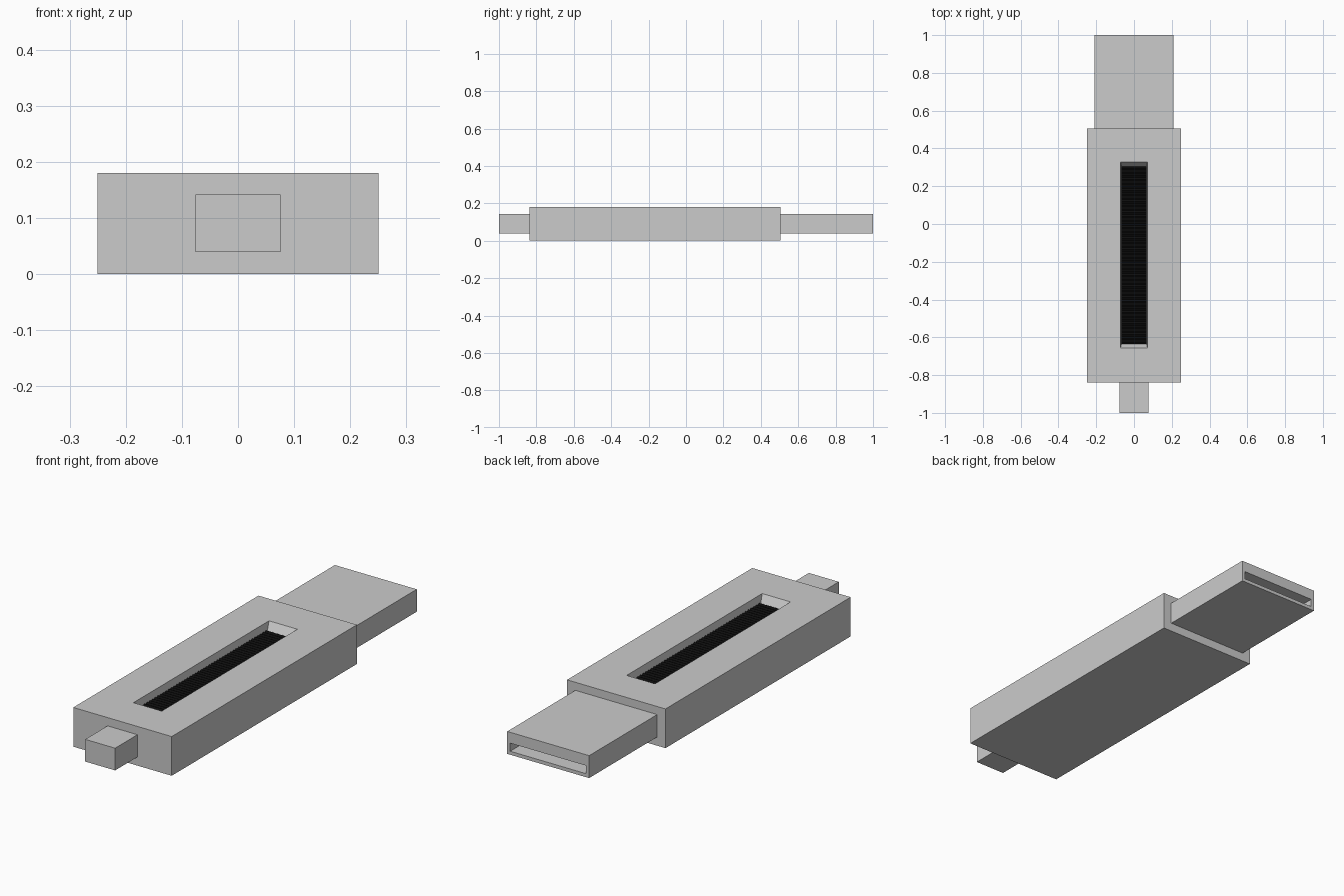
import bpy
import bmesh

if "Cube" in bpy.data.objects:
    bpy.data.objects.remove(bpy.data.objects["Cube"])


def material(name, rgb):
    m = bpy.data.materials.new(name)
    m.diffuse_color = (*rgb, 1.0)
    m.use_nodes = True
    m.node_tree.nodes["Principled BSDF"].inputs["Base Color"].default_value = m.diffuse_color
    return m


GREY = material("light grey", (0.6, 0.6, 0.6))
BLACK = material("black", (0.004, 0.004, 0.004))


def finish(bm, name, mat):
    bmesh.ops.recalc_face_normals(bm, faces=bm.faces)
    mesh = bpy.data.meshes.new(name)
    bm.to_mesh(mesh)
    bm.free()
    mesh.materials.append(mat)
    obj = bpy.data.objects.new(name, mesh)
    bpy.context.collection.objects.link(obj)
    return obj


def ring_solid(name, rings, mat):
    """Join successive four-point rings with walls and cap both ends."""
    bm = bmesh.new()
    loops = [[bm.verts.new(p) for p in ring] for ring in rings]
    for a, b in zip(loops, loops[1:]):
        for i in range(4):
            j = (i + 1) % 4
            bm.faces.new((a[i], a[j], b[j], b[i]))
    bm.faces.new(loops[0])
    bm.faces.new(loops[-1])
    return finish(bm, name, mat)


def flat_ring(x, y0, y1, z):
    return [(-x, y0, z), (x, y0, z), (x, y1, z), (-x, y1, z)]


def upright_ring(x, z0, z1, y):
    return [(-x, y, z0), (x, y, z0), (x, y, z1), (-x, y, z1)]


# Main case with a tapered slot sunk into the top
ring_solid("case", [
    flat_ring(0.25, -0.838, 0.506, 0.0),
    flat_ring(0.25, -0.838, 0.506, 0.18),
    flat_ring(0.072, -0.656, 0.328, 0.18),
    flat_ring(0.065, -0.634, 0.305, 0.142),
], GREY)

# Plug with a wide, low opening in its end
ring_solid("plug", [
    upright_ring(0.208, 0.04, 0.143, 0.506),
    upright_ring(0.208, 0.04, 0.143, 1.0),
    upright_ring(0.193, 0.056, 0.093, 1.0),
    upright_ring(0.193, 0.056, 0.093, 0.53),
], GREY)

# Small tab at the front end
ring_solid("front_tab", [
    upright_ring(0.076, 0.04, 0.142, -1.0),
    upright_ring(0.076, 0.04, 0.142, -0.838),
], GREY)

# Black ribbed grip strip lying in the slot
RIBS, Y0, Y1 = 48, -0.634, 0.305
bm = bmesh.new()
pairs = []
for i in range(2 * RIBS + 1):
    y = Y0 + (Y1 - Y0) * i / (2 * RIBS)
    z = 0.15 if i % 2 else 0.145
    pairs.append([bm.verts.new((x, y, z)) for x in (-0.066, 0.066)])
for (a, b), (c, d) in zip(pairs, pairs[1:]):
    bm.faces.new((a, b, d, c))
finish(bm, "grip_strip", BLACK)
